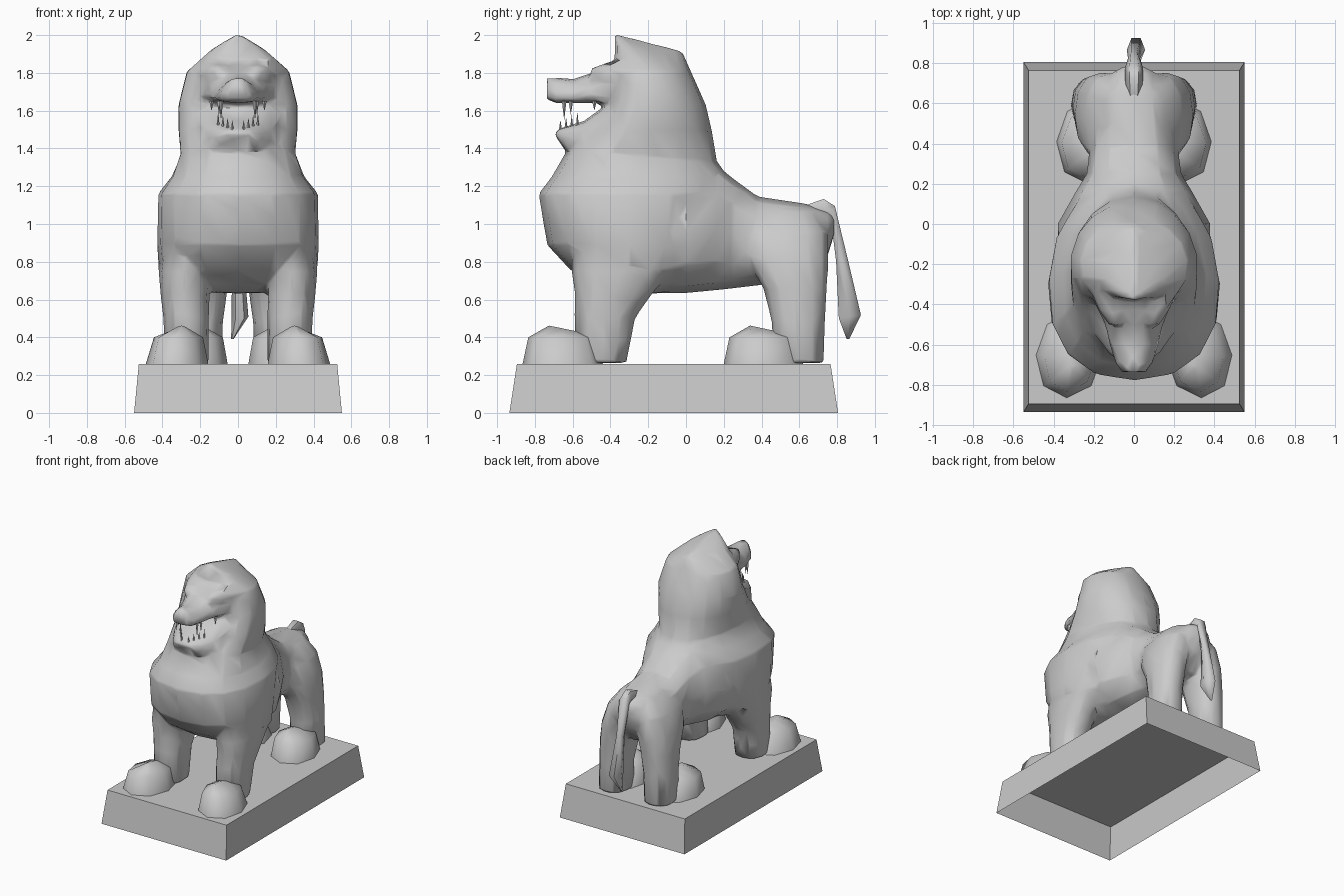
import bpy, bmesh
from math import sin, cos, pi, radians
from mathutils import Vector

default_cube = bpy.data.objects.get("Cube")
if default_cube:
    bpy.data.objects.remove(default_cube, do_unlink=True)

stone = bpy.data.materials.new("grey stone")
stone.use_nodes = True
stone.diffuse_color = (0.6, 0.6, 0.6, 1)
stone.node_tree.nodes["Principled BSDF"].inputs["Base Color"].default_value = stone.diffuse_color


def select_only(objects):
    bpy.ops.object.select_all(action='DESELECT')
    for obj in objects:
        obj.select_set(True)
    bpy.context.view_layer.objects.active = objects[0]


def finish(name, bm, smooth_angle=None):
    """Turn a bmesh into a named stone object."""
    bmesh.ops.recalc_face_normals(bm, faces=bm.faces)
    mesh = bpy.data.meshes.new(name)
    bm.to_mesh(mesh)
    bm.free()
    mesh.materials.append(stone)
    obj = bpy.data.objects.new(name, mesh)
    bpy.context.collection.objects.link(obj)
    if smooth_angle:
        select_only([obj])
        bpy.ops.object.shade_smooth_by_angle(angle=radians(smooth_angle))
    return obj


def signed_power(value, power):
    return (1 if value >= 0 else -1) * abs(value) ** power


def loft(name, sections, sides=12, square=2.3, tapers=(), mirror=1):
    """Skin rounded rings. Each section: y, z of the first edge, y, z of the
    opposite edge, half width, then optional x centres of the two edges.
    Tapers, one per section, narrow a ring towards its second edge."""
    bm = bmesh.new()
    rings = []
    for k, (ya, za, yb, zb, half, *centres) in enumerate(sections):
        xa, xb = (centres * 2)[:2] if centres else (0, 0)
        start, end = Vector((xa, ya, za)), Vector((xb, yb, zb))
        taper = tapers[k] if tapers else 0
        ring = []
        for i in range(sides):
            turn = 2 * pi * i / sides
            t = 0.5 + 0.5 * signed_power(sin(turn), 2 / square)
            point = start.lerp(end, t)
            point.x += half * signed_power(cos(turn), 2 / square) * (1 - taper * t)
            point.x *= mirror
            ring.append(bm.verts.new(point))
        rings.append(ring)
    for low, high in zip(rings, rings[1:]):
        for i in range(sides):
            j = (i + 1) % sides
            bm.faces.new((low[i], low[j], high[j], high[i]))
    bm.faces.new(rings[0])
    bm.faces.new(rings[-1])
    return finish(name, bm, smooth_angle=60)


def level(z, front, back, half, *centres):
    """Horizontal ring at height z."""
    return (front, z, back, z, half, *centres)


def slice_at(y, bottom, top, half, *centres):
    """Upright ring at depth y."""
    return (y, bottom, y, top, half, *centres)


def tooth(name, x, y, root, tip, radius=0.012):
    bm = bmesh.new()
    base = [bm.verts.new((x + radius * cos(k * pi / 2), y + radius * sin(k * pi / 2), root))
            for k in range(4)]
    point = bm.verts.new((x, y, tip))
    bm.faces.new(base)
    for k in range(4):
        bm.faces.new((base[k], base[(k + 1) % 4], point))
    finish(name, bm)


# Plinth: tapered shell, open underneath
bm = bmesh.new()
bmesh.ops.create_cube(bm, size=2)
for v in bm.verts:
    top = v.co.z > 0
    v.co.x *= 0.525 if top else 0.55
    v.co.y = v.co.y * (0.83 if top else 0.87) - 0.065
    v.co.z = 0.26 if top else 0
underside = min(bm.faces, key=lambda f: f.calc_center_median().z)
bmesh.ops.delete(bm, geom=[underside], context='FACES_ONLY')
finish("plinth", bm)

# Mane with a pointed crown, flowing down into the chest
mane = loft("mane_and_chest", [
    (-0.38, 2.005, -0.3, 1.985, 0.02),
    (-0.375, 1.93, -0.02, 1.915, 0.2),
    level(1.81, -0.38, 0.025, 0.31),
    level(1.63, -0.42, 0.105, 0.36),
    level(1.5, -0.5, 0.135, 0.36),
    (-0.63, 1.39, 0.165, 1.33, 0.355),
    (-0.71, 1.25, 0.22, 1.25, 0.39),
    level(1.16, -0.78, 0.22, 0.45),
    level(0.89, -0.735, 0.14, 0.455),
    level(0.76, -0.615, 0.05, 0.42),
    level(0.68, -0.5, 0, 0.3),
    level(0.635, -0.38, -0.1, 0.15)],
    sides=16, tapers=[0, 0.9, 0.25, 0.25, 0.25, 0.3, 0.2, 0.12, 0.12, 0, 0, 0])

# Barrel and rump
body = loft("body", [
    slice_at(-0.2, 0.63, 1.25, 0.38),
    slice_at(0, 0.635, 1.28, 0.38),
    slice_at(0.16, 0.65, 1.31, 0.29),
    slice_at(0.25, 0.66, 1.24, 0.235),
    slice_at(0.38, 0.675, 1.145, 0.22),
    slice_at(0.65, 0.7, 1.105, 0.18),
    slice_at(0.75, 0.83, 1.07, 0.11),
    slice_at(0.785, 0.94, 1.04, 0.05)])

# Legs, paws and brows, mirrored
legs, brows = [], []
for side, m in (("left", 1), ("right", -1)):
    legs.append(loft(f"front_leg_{side}", [
        level(0.95, -0.6, -0.02, 0.11, 0.28),
        level(0.75, -0.605, -0.08, 0.135, 0.285),
        level(0.63, -0.59, -0.18, 0.13, 0.28),
        level(0.5, -0.59, -0.27, 0.12, 0.275),
        level(0.265, -0.585, -0.315, 0.115, 0.27)], mirror=m))
    legs.append(loft(f"hind_leg_{side}", [
        level(1.07, 0.36, 0.68, 0.06, 0.09),
        level(0.95, 0.29, 0.75, 0.12, 0.125),
        level(0.8, 0.33, 0.755, 0.135, 0.16),
        level(0.66, 0.41, 0.745, 0.125, 0.18),
        level(0.48, 0.455, 0.735, 0.115, 0.195),
        level(0.265, 0.455, 0.73, 0.115, 0.2)], mirror=m))
    loft(f"front_paw_{side}", [
        level(0.26, -0.865, -0.44, 0.165, 0.335, 0.31),
        level(0.4, -0.835, -0.48, 0.13, 0.33, 0.3),
        (-0.725, 0.462, -0.57, 0.43, 0.025, 0.3)], sides=8, mirror=m, square=2.1)
    loft(f"hind_paw_{side}", [
        level(0.26, 0.2, 0.62, 0.165, 0.23, 0.21),
        level(0.4, 0.23, 0.58, 0.14, 0.23, 0.21),
        (0.34, 0.462, 0.49, 0.43, 0.025, 0.2)], sides=8, mirror=m, square=2.1)
    # Brow sloping from the crown down to the eye
    brows.append(loft(f"brow_{side}", [
        slice_at(-0.505, 1.775, 1.825, 0.03, 0.095),
        slice_at(-0.43, 1.72, 1.85, 0.075, 0.1),
        slice_at(-0.33, 1.68, 1.88, 0.12, 0.1)], sides=8, mirror=m))

# Muzzle, wide at the lip and narrow on top, widening back into the cheeks
muzzle = loft("muzzle", [
    slice_at(-0.738, 1.66, 1.775, 0.075),
    slice_at(-0.69, 1.64, 1.775, 0.12),
    slice_at(-0.6, 1.64, 1.765, 0.15),
    slice_at(-0.5, 1.64, 1.8, 0.185),
    slice_at(-0.42, 1.635, 1.85, 0.23),
    slice_at(-0.33, 1.62, 1.88, 0.28)], square=2.8, tapers=[0.55] * 6)

# Lower jaw hanging open, running back into the throat
jaw = loft("lower_jaw", [
    slice_at(-0.69, 1.465, 1.495, 0.07),
    slice_at(-0.64, 1.39, 1.515, 0.13),
    slice_at(-0.54, 1.31, 1.545, 0.2),
    slice_at(-0.41, 1.28, 1.64, 0.25),
    slice_at(-0.33, 1.28, 1.68, 0.28)], square=3)

# Weld head, torso and legs into one low-poly, smooth-shaded carving
select_only([mane, body, muzzle, jaw, *legs, *brows])
bpy.ops.object.join()
mane.name = "carved_lion"
remesh = mane.modifiers.new("weld", 'REMESH')
remesh.mode = 'VOXEL'
remesh.voxel_size = 0.015
remesh.use_smooth_shade = True
soften = mane.modifiers.new("soften", 'SMOOTH')
soften.iterations = 3
simplify = mane.modifiers.new("simplify", 'DECIMATE')
simplify.ratio = 0.025
simplify.use_symmetry = True

# Teeth in both jaws
for side, m in (("left", 1), ("right", -1)):
    for i, (x, y, tip) in enumerate([(0.09, -0.645, 1.55), (0.1, -0.61, 1.58), (0.14, -0.485, 1.6)]):
        tooth(f"upper_tooth_{side}_{i}", m * x, y, 1.65, tip)
    for i in range(4):
        tooth(f"lower_tooth_{side}_{i}", m * (0.03 + 0.025 * i), -0.665 + 0.03 * i, 1.48, 1.55 + 0.015 * i)

# Tail arching up, then hanging to a pointed tuft
loft("tail", [
    (0.64, 1.03, 0.62, 1.1, 0.035),
    (0.72, 1.03, 0.73, 1.14, 0.045),
    (0.765, 1.02, 0.79, 1.1, 0.045),
    (0.79, 0.8, 0.86, 0.82, 0.03),
    (0.8, 0.5, 0.935, 0.52, 0.045, 0.01),
    (0.85, 0.39, 0.865, 0.39, 0.006, -0.03)], sides=6, square=2)
